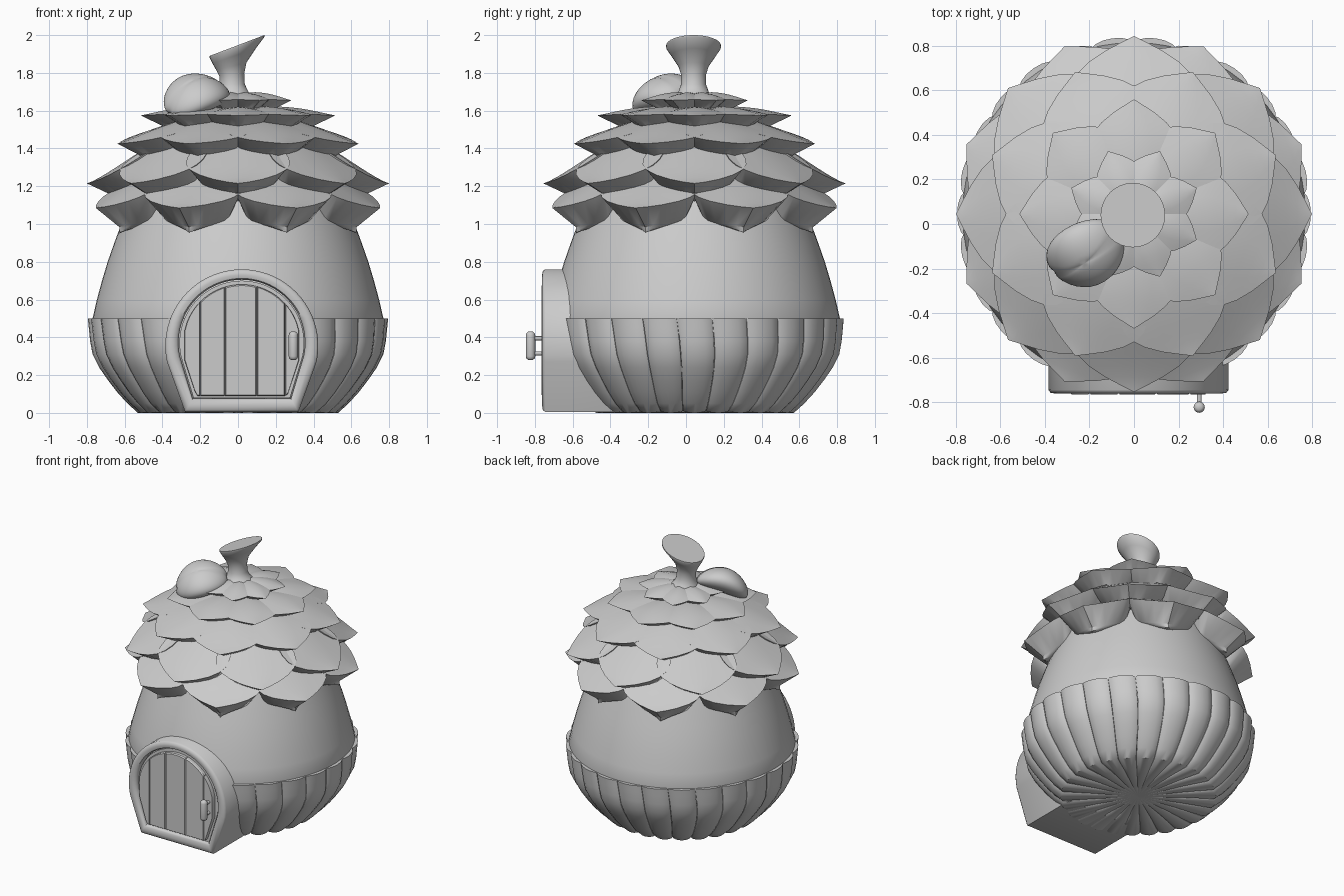
import bpy, bmesh
from math import sin, cos, pi, radians, sqrt
from mathutils import Vector, Matrix

if "Cube" in bpy.data.objects:
    bpy.data.objects.remove(bpy.data.objects["Cube"])

CY = 0.045  # y of the house axis


def grid(bm, rows, closed=False, caps=(False, False)):
    """Skin a list of equal-length point rows."""
    vs = [[bm.verts.new(p) for p in row] for row in rows]
    n = len(rows[0])
    for a, b in zip(vs, vs[1:]):
        for i in range(n if closed else n - 1):
            j = (i + 1) % n
            bm.faces.new((a[i], a[j], b[j], b[i]))
    if caps[0]:
        bm.faces.new(vs[0])
    if caps[1]:
        bm.faces.new(vs[-1])


def finish(name, bm, angle=40):
    bmesh.ops.remove_doubles(bm, verts=bm.verts, dist=0.0005)
    bmesh.ops.recalc_face_normals(bm, faces=bm.faces)
    me = bpy.data.meshes.new(name)
    bm.to_mesh(me)
    bm.free()
    ob = bpy.data.objects.new(name, me)
    bpy.context.collection.objects.link(ob)
    bpy.ops.object.select_all(action='DESELECT')
    ob.select_set(True)
    bpy.context.view_layer.objects.active = ob
    bpy.ops.object.shade_smooth_by_angle(angle=radians(angle))
    return ob


def ring(r, z, cx=0.0, cy=CY, tilt=0.0, n=64):
    return [(cx + r * cos(2 * pi * i / n), cy + r * sin(2 * pi * i / n),
             z + tilt * r * cos(2 * pi * i / n)) for i in range(n)]


# Body: lathed pear shape
bm = bmesh.new()
body = [(.48, .02), (.6, .11), (.7, .23), (.745, .35), (.77, .5), (.747, .6), (.72, .7),
        (.69, .8), (.655, .9), (.618, 1.0), (.56, 1.15), (.47, 1.35), (.36, 1.48), (.2, 1.58)]
grid(bm, [ring(r, z) for r, z in body], True, (True, True))
finish("body", bm)

# Base slats: bulged strips wrapping the lower bowl and meeting underneath
N = 26
slat_profile = [(0, 0), (.3, 0), (.53, 0), (.585, .05), (.64, .11), (.69, .175), (.735, .24),
                (.77, .31), (.783, .38), (.79, .45), (.795, .5), (.7, .5)]
section = [(-1, .05), (-.985, .022), (-.85, .013), (-.45, .003), (0, 0),
           (.45, .003), (.85, .013), (.985, .022), (1, .05)]
bm = bmesh.new()
for k in range(N):
    a0 = -pi / 2 + 2 * pi * (k + .5) / N
    hidden = sin(a0) < 0 and abs(cos(a0)) < .3  # behind the door: underside only
    rows = []
    for r, z in slat_profile[:3] if hidden else slat_profile:
        row = []
        for t, d in section:
            a = a0 + t * pi / N + .025 * sin(2 * pi * z)
            rr = max(r - d, 0) if r > .52 else r
            row.append((rr * cos(a), CY + rr * sin(a), z + (min(d, .03) * .5 if z == 0 and r > 0 else 0)))
        rows.append(row)
    grid(bm, rows)
finish("base_slats", bm)

# Roof: five tiers of thick pointed petals
outline = [(0, .6), (.2, .88), (.35, .98), (.48, 1), (.6, .92), (.72, .74), (.84, .47), (.93, .21), (1, 0)]
cols = [-1, -.75, -.4, 0, .4, .75, 1]


def petal(bm, ang, r0, r1, z0, z1, w, drop):
    top, bot = [], []
    for f, g in outline:
        z = z1 + (z0 - z1) * (1 - f) ** 1.3
        zb = z1 - drop + (z0 - z1) * .45 * (1 - f)
        crown = .035 * (1 - f * .5)
        u = r0 + (r1 - r0) * f
        top.append([(u, c * g * w, z + crown * (1 - abs(c) ** 1.3) * g) for c in cols])
        bot.append([(r0 + (r1 - r0) * f * .62, c * g * w * .65, zb + drop * .25 * c * c) for c in cols])
    m = Matrix.Translation((0, CY, 0)) @ Matrix.Rotation(ang, 4, 'Z')
    # wrap each row into a closed loop: top across, underside back
    rows = [[m @ Vector(p) for p in t + b[::-1]] for t, b in zip(top, bot)]
    grid(bm, rows, True, (True, True))


tiers = [(.46, .815, 1.27, 1.085, .275, .135), (.38, .80, 1.45, 1.215, .275, .10),
         (.28, .69, 1.54, 1.425, .245, .10), (.15, .515, 1.6, 1.575, .195, .09),
         (.05, .305, 1.675, 1.655, .108, .06)]
for i, tier in enumerate(tiers):
    bm = bmesh.new()
    for k in range(8):
        petal(bm, 2 * pi * (k + (.5 if i % 2 == 0 else 0)) / 8, *tier)
    finish(f"roof_petals_tier_{i + 1}", bm, 35)

# Stem: flared trunk with a slanted top
bm = bmesh.new()
stem = [(.13, 1.64, 0, 0), (.11, 1.675, -.01, 0), (.08, 1.7, -.025, 0), (.066, 1.74, -.03, 0),
        (.066, 1.79, -.033, .1), (.08, 1.835, -.035, .25), (.115, 1.89, -.02, .35),
        (.145, 1.935, -.005, .38), (.145, 1.945, -.005, .38)]
grid(bm, [ring(r, z, cx, CY - .005, t, 32) for r, z, cx, t in stem], True, (True, True))
finish("stem", bm)

# Leaf: plump two-lobed dome lying beside the stem
bm = bmesh.new()
bmesh.ops.create_uvsphere(bm, u_segments=32, v_segments=24, radius=1)
for v in bm.verts:
    v.co *= 1 - .05 * max(0, 1 - abs(v.co.y) / .1)
    v.co = Vector((v.co.x * .185, v.co.y * .155, v.co.z * .085 - .05 * v.co.x ** 2))
m = (Matrix.Translation((-.22, -.14, 1.695)) @ Matrix.Rotation(radians(32), 4, 'Z')
     @ Matrix.Rotation(radians(-18), 4, 'Y') @ Matrix.Rotation(radians(22), 4, 'X'))
bm.transform(m)
finish("leaf", bm, 50)


# Door frame: rounded arch with splayed feet
def arch(y, r, cz, zb, hw, cx=.02, n=40):
    pts = []
    for i in range(n + 1):
        a = radians(-12 + 204 * i / n)
        pts.append((cx + r * cos(a), y, cz + r * sin(a)))
    return pts + [(cx - hw, y, zb), (cx + hw, y, zb)]


bm = bmesh.new()
grid(bm, [arch(-.3, .405, .355, .005, .3), arch(-.745, .405, .355, .005, .3),
          arch(-.758, .395, .356, .015, .293), arch(-.762, .37, .36, .04, .28),
          arch(-.757, .345, .367, .065, .265), arch(-.74, .335, .37, .075, .26),
          arch(-.70, .335, .37, .075, .26)], True)
finish("door_frame", bm, 50)

# Door: backing panel and upright planks
bm = bmesh.new()
grid(bm, [arch(-.69, .33, .37, .078, .255), arch(-.735, .33, .37, .078, .255)], True, (True, True))
finish("door_panel", bm)

bm = bmesh.new()
edges = [-.305, -.22, -.09, .08, .23, .305]
for x0, x1 in zip(edges, edges[1:]):
    x0, x1 = x0 + .0015, x1 - .0015
    xs = [x0 + (x1 - x0) * i / 6 for i in range(7)]
    loop = [(x, max(.09, .09 + (abs(x) - .24) * 3)) for x in xs]
    loop += [(x, .37 + sqrt(.31 ** 2 - x * x)) for x in reversed(xs)]
    mx, mz = (x0 + x1) / 2, .37
    rows = [[(x + .02, -.72, z) for x, z in loop], [(x + .02, -.758, z) for x, z in loop],
            [(mx + (x - mx) * .94 + .02, -.766, mz + (z - mz) * .98) for x, z in loop]]
    grid(bm, rows, True, (True, True))
finish("door_planks", bm, 25)

# Door handle: upright grip on two pegs
bm = bmesh.new()
grip = [(.012, .28), (.022, .288), (.025, .3), (.025, .41), (.022, .422), (.012, .43)]
grid(bm, [ring(r, z, .293, -.823, 0, 20) for r, z in grip], True, (True, True))
for z in (.315, .395):
    bmesh.ops.create_cone(bm, cap_ends=True, segments=16, radius1=.011, radius2=.011, depth=.08,
                          matrix=Matrix.Translation((.293, -.79, z)) @ Matrix.Rotation(pi / 2, 4, 'X'))
finish("door_handle", bm)
